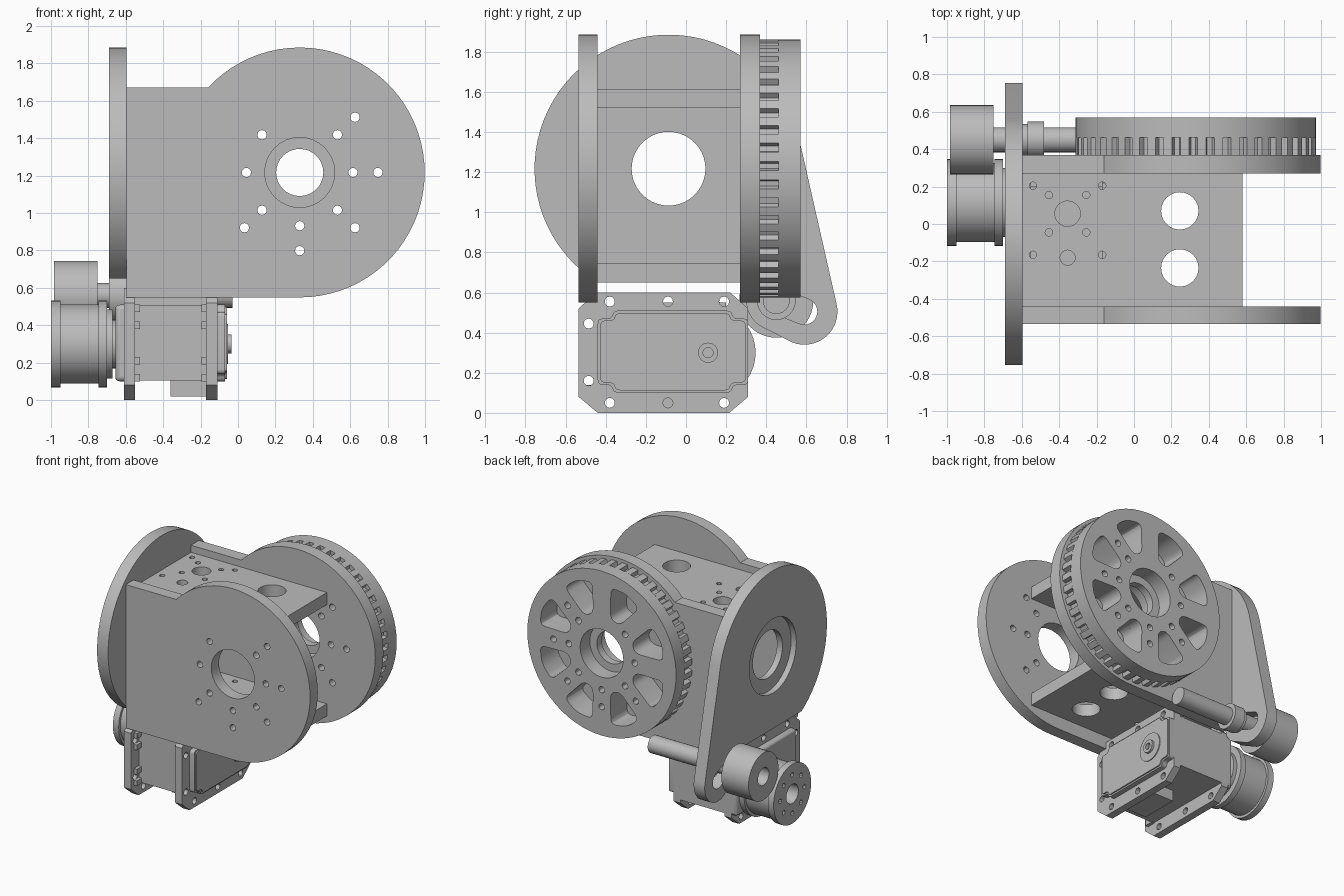
import bpy, bmesh, math
from math import sin, cos, radians, tau
from mathutils import Matrix, Vector

if "Cube" in bpy.data.objects:
    bpy.data.objects.remove(bpy.data.objects["Cube"])

grey = bpy.data.materials.new("machined_grey")
grey.use_nodes = True
COLOR = (0.5, 0.5, 0.5, 1)
grey.diffuse_color = COLOR
for node in grey.node_tree.nodes:
    if node.type == "BSDF_PRINCIPLED":
        node.inputs["Base Color"].default_value = COLOR

# Columns: profile u, profile v, extrusion direction
AXES = {
    "x": ((0, 1, 0), (0, 0, 1), (1, 0, 0)),
    "y": ((1, 0, 0), (0, 0, 1), (0, -1, 0)),
    "z": ((1, 0, 0), (0, 1, 0), (0, 0, 1)),
}


def arc(c, r, a0, a1, n=24):
    """Points along an arc, angles in degrees."""
    steps = [radians(a0 + (a1 - a0) * i / n) for i in range(n + 1)]
    return [(c[0] + r * cos(a), c[1] + r * sin(a)) for a in steps]


def circle(c, r, n=24):
    return arc(c, r, 0, 360, n)[:-1]


def rounded(points, r, n=4):
    """Polygon with softened corners."""
    out = []
    pts = [Vector(p) for p in points]
    for i, p in enumerate(pts):
        a, b = pts[i - 1] - p, pts[(i + 1) % len(pts)] - p
        a = p + a.normalized() * min(r, a.length / 2)
        b = p + b.normalized() * min(r, b.length / 2)
        for k in range(n + 1):
            t = k / n
            out.append(tuple(a * (1 - t) ** 2 + p * 2 * t * (1 - t) + b * t * t))
    return out


def rect(u0, u1, v0, v1):
    return [(u0, v0), (u1, v0), (u1, v1), (u0, v1)]


def finish(name, mesh):
    obj = bpy.data.objects.new(name, mesh)
    bpy.context.collection.objects.link(obj)
    mesh.materials.clear()
    mesh.materials.append(grey)
    bpy.ops.object.select_all(action="DESELECT")
    obj.select_set(True)
    bpy.context.view_layer.objects.active = obj
    bpy.ops.object.shade_smooth_by_angle(angle=radians(30))
    return obj


def extrude(name, axis, lo, hi, outline, holes=()):
    """Solid slab from an outline with holes, between lo and hi on an axis."""
    curve = bpy.data.curves.new(name, "CURVE")
    curve.dimensions = "2D"
    curve.fill_mode = "BOTH"
    curve.extrude = (hi - lo) / 2
    for loop in [outline, *holes]:
        spline = curve.splines.new("POLY")
        spline.points.add(len(loop) - 1)
        for point, (u, v) in zip(spline.points, loop):
            point.co = (u, v, 0, 1)
        spline.use_cyclic_u = True
    temp = bpy.data.objects.new(name + "_profile", curve)
    bpy.context.collection.objects.link(temp)
    bpy.context.view_layer.update()
    graph = bpy.context.evaluated_depsgraph_get()
    mesh = bpy.data.meshes.new_from_object(temp.evaluated_get(graph))
    bpy.data.objects.remove(temp)
    frame = Matrix(AXES[axis]).transposed().to_4x4()
    frame.translation["xyz".index(axis)] = (lo + hi) / 2
    bm = bmesh.new()
    bm.from_mesh(mesh)
    bm.transform(frame)
    bmesh.ops.remove_doubles(bm, verts=bm.verts, dist=0.0001)
    bmesh.ops.recalc_face_normals(bm, faces=bm.faces)
    bm.to_mesh(mesh)
    bm.free()
    return finish(name, mesh)


def cylinder(name, c, lo, hi, r, bore=0, n=40, axis="x"):
    return extrude(name, axis, lo, hi, circle(c, r, n), [circle(c, bore, n)] if bore else [])


def box(name, x, y, z, bevel=0):
    obj = extrude(name, "x", *x, rect(*y, *z))
    if bevel:
        mod = obj.modifiers.new("soft_edges", "BEVEL")
        mod.width, mod.segments = bevel, 3
    return obj


# Side plates with a round end and two rings of bolt holes
HUB = (0.33, 1.217)


def polar(r, degrees):
    return (HUB[0] + r * cos(radians(degrees)), HUB[1] + r * sin(radians(degrees)))


bolts = [circle(polar(0.285, a), 0.025, 12) for a in range(0, 360, 45) if a != 90]
bolts += [circle(polar(0.418, a), 0.025, 12) for a in (45, 0, -45, -90, -135)]
R = 0.668
start = 180 - math.degrees(math.asin((1.67 - HUB[1]) / R))
side = [(-0.595, 1.67), (-0.595, HUB[1] - R)] + arc(HUB, R, -90, start, 48)
for name, lo, hi in (("front_side_plate", -0.535, -0.44), ("back_side_plate", 0.27, 0.37)):
    extrude(name, "y", lo, hi, side, [circle(HUB, 0.187, 32)] + bolts)

# Cross plates joining the sides
web_holes = [circle((0.245, y), 0.1) for y in (0.07, -0.235)]
web_holes += [circle((-0.355, 0.055), 0.068), circle((-0.355, -0.18), 0.04)]
for sx in (-1, 1):
    web_holes += [circle((-0.355 + sx * 0.185, y), 0.02, 12) for y in (0.205, -0.165)]
    web_holes += [circle((-0.355 + sx * 0.1, y), 0.02, 12) for y in (0.155, -0.045)]
for name, lo, hi in (("top_cross_plate", 1.52, 1.615), ("bottom_cross_plate", 0.65, 0.745)):
    extrude(name, "z", lo, hi, rect(-0.595, 0.58, -0.44, 0.27), web_holes)

# End plate: round body with flat base and slotted tensioner arm
END = (-0.087, 1.217)
SHAFT = (0.45, 0.56)
TIP = (0.59, 0.505)
end = arc(END, R, 238, 14, 48) + arc(TIP, 0.165, 14, -112, 16)
end += arc(SHAFT, 0.15, -112, -217, 10)
slot = arc(SHAFT, 0.065, 68, 248, 10) + arc(TIP, 0.065, -112, 68, 10)
extrude("end_plate", "x", -0.69, -0.595, end, [circle(END, 0.29, 40), slot])
cylinder("end_bearing", END, -0.645, -0.597, 0.29, 0.184)

# Toothed wheel with pockets between spokes
TEETH = 44
teeth = []
for i in range(TEETH):
    for f, r in ((0, 0.612), (0.3, 0.612), (0.4, 0.643), (0.65, 0.643), (0.9, 0.643)):
        teeth.append(polar(r, 360 * (i + f) / TEETH))
pockets = []
for k in range(8):
    a = 22.5 + 45 * k
    shape = [polar(0.3, a - 8), polar(0.54, a - 14), polar(0.56, a), polar(0.54, a + 14), polar(0.3, a + 8)]
    pockets.append(rounded(shape, 0.05))
wheel_holes = [circle(HUB, 0.187, 32)] + bolts + pockets
extrude("wheel_toothed_band", "y", 0.37, 0.462, teeth, wheel_holes)
extrude("wheel_rim", "y", 0.462, 0.57, circle(HUB, 0.643, 72), wheel_holes)
cylinder("wheel_hub_lip", HUB, 0.39, 0.45, 0.19, 0.126, 32, "y")

# Drive shaft, collar and idler pulley
cylinder("drive_shaft", SHAFT, -0.8, -0.03, 0.067, n=24)
cylinder("shaft_washer", SHAFT, -0.595, -0.57, 0.085, n=24)
cylinder("shaft_collar", SHAFT, -0.57, -0.48, 0.097, n=24)
cylinder("idler_pulley", SHAFT, -0.985, -0.75, 0.185, 0.068)

# Motor pulley with two flanges and a bolt circle
OUT = (0.115, 0.3)
face_holes = [circle(OUT, 0.075)]
face_holes += [circle(p, 0.018, 10) for p in circle(OUT, 0.15, 8)]
for name, lo, hi, r in (
    ("motor_pulley_outer_flange", -1.0, -0.95, 0.232),
    ("motor_pulley_drum", -0.95, -0.745, 0.212),
    ("motor_pulley_inner_flange", -0.745, -0.7, 0.232),
):
    extrude(name, "x", lo, hi, circle(OUT, r, 40), face_holes)
cylinder("motor_horn", OUT, -0.7, -0.67, 0.185)
cylinder("motor_neck", OUT, -0.67, -0.64, 0.13)

# Motor case
box("motor_body", (-0.57, -0.16), (-0.44, 0.31), (0.105, 0.505))
box("motor_gear_case", (-0.655, -0.57), (-0.44, 0.31), (0.1, 0.51), 0.025)
box("motor_top_rib", (-0.56, -0.17), (-0.3, 0.2), (0.5, 0.55))
box("motor_connector", (-0.36, -0.17), (-0.3, 0.0), (0.02, 0.11))

# Motor brackets with cut corners and screw holes
bracket = [(-0.535, 0.08), (-0.44, 0), (0.215, 0), (0.31, 0.08),
           (0.31, 0.52), (0.22, 0.6), (-0.45, 0.6), (-0.535, 0.52)]
screws = [circle((y, z), 0.025, 12) for y in (-0.38, -0.09, 0.19) for z in (0.05, 0.555)]
screws += [circle((-0.485, z), 0.025, 12) for z in (0.16, 0.445)]
for name, lo, hi in (("motor_inner_bracket", -0.61, -0.55), ("motor_outer_bracket", -0.17, -0.11)):
    extrude(name, "x", lo, hi, bracket, screws)
for i, z in enumerate((0.1, 0.19, 0.38, 0.47)):
    box(f"inner_bracket_lug_{i}", (-0.55, -0.525), (-0.5, -0.43), (z, z + 0.04))
    box(f"outer_bracket_lug_{i}", (-0.195, -0.17), (-0.5, -0.43), (z, z + 0.04))

# Motor end cover with stepped corners, boss and shaft stub
cover = [(-0.44, 0.14), (-0.37, 0.14), (-0.36, 0.1), (0.225, 0.1), (0.235, 0.14), (0.31, 0.14),
         (0.31, 0.47), (0.235, 0.47), (0.225, 0.51), (-0.36, 0.51), (-0.37, 0.47), (-0.44, 0.47)]
extrude("motor_cover", "x", -0.11, -0.07, rounded(cover, 0.025))
inset = [((y + 0.065) * 0.965 - 0.065, (z - 0.305) * 0.94 + 0.305) for y, z in cover]
extrude("motor_cover_face", "x", -0.07, -0.06, rounded(inset, 0.025))
cylinder("cover_boss", (0.11, 0.3), -0.06, -0.053, 0.108, 0.05, 32)
cylinder("cover_shaft_stub", (0.11, 0.3), -0.06, -0.035, 0.05, 0.025, 24)
